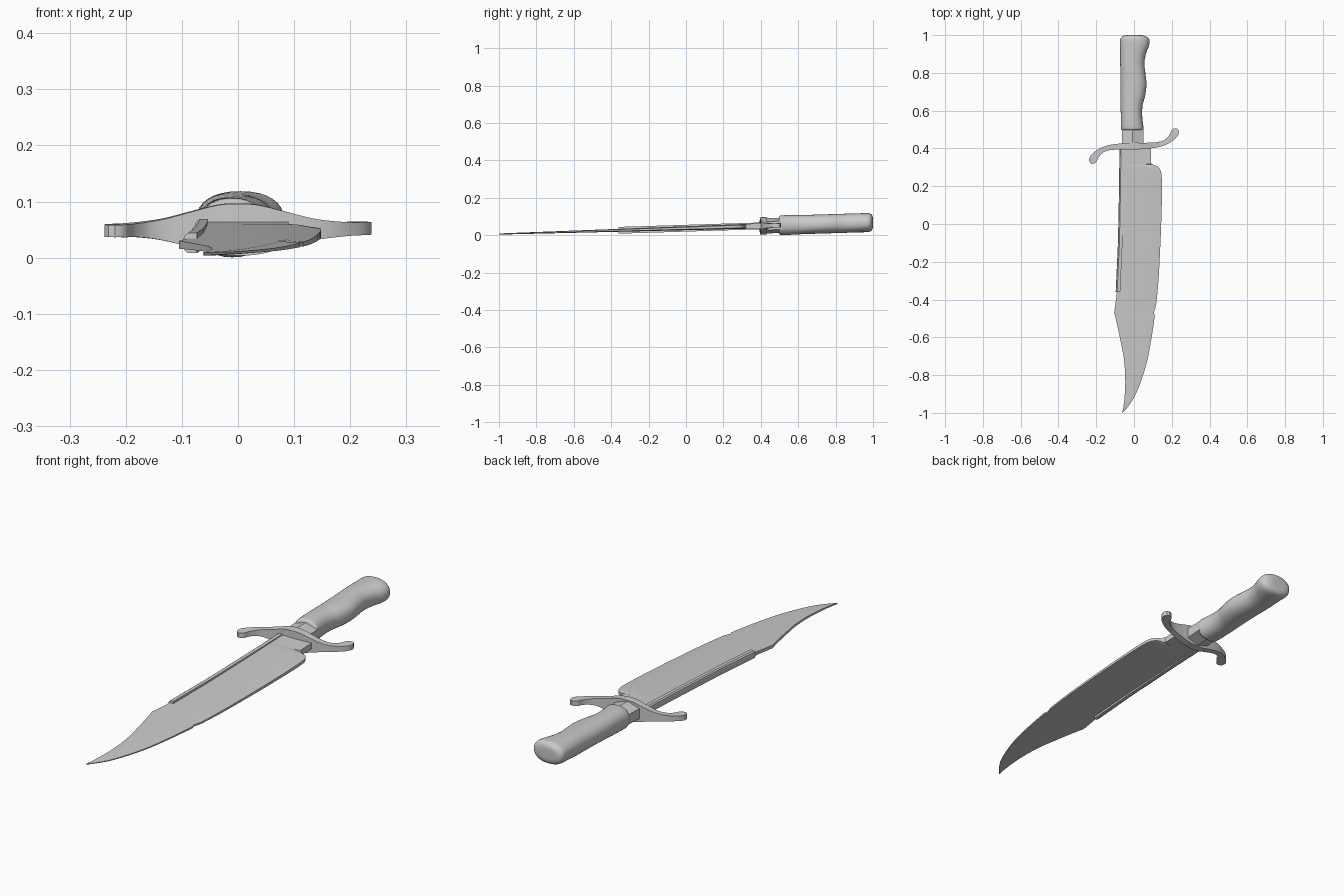
import bpy, bmesh, math

if "Cube" in bpy.data.objects:
    bpy.data.objects.remove(bpy.data.objects["Cube"])

def smooth(pts, t):
    """Catmull-Rom through rows of numbers, t in 0..1"""
    n = len(pts) - 1
    i = min(int(t * n), n - 1)
    u = t * n - i
    a, b, c, d = (pts[max(0, min(n, k))] for k in (i - 1, i, i + 1, i + 2))
    return [0.5 * (2 * q + (r - p) * u + (2 * p - 5 * q + 4 * r - s) * u * u
                   + (3 * q - p - 3 * r + s) * u ** 3) for p, q, r, s in zip(a, b, c, d)]

def lerp(table, y):
    for (y0, v0), (y1, v1) in zip(table, table[1:]):
        if y <= y1:
            return v0 + (v1 - v0) * (y - y0) / (y1 - y0)
    return table[-1][1]

def loft(name, rings, angle=30):
    """Skin a list of equal rings, cap the ends, tilt the knife along its length"""
    bm = bmesh.new()
    rows = [[bm.verts.new((x, y, z + 0.0065 + 0.031 * (y + 1))) for x, y, z in r] for r in rings]
    n = len(rows[0])
    for a, b in zip(rows, rows[1:]):
        for k in range(n):
            bm.faces.new((a[k], a[(k + 1) % n], b[(k + 1) % n], b[k]))
    bm.faces.new(rows[0])
    bm.faces.new(rows[-1])
    bmesh.ops.recalc_face_normals(bm, faces=bm.faces)
    me = bpy.data.meshes.new(name)
    bm.to_mesh(me)
    bm.free()
    ob = bpy.data.objects.new(name, me)
    bpy.context.collection.objects.link(ob)
    bpy.ops.object.select_all(action='DESELECT')
    ob.select_set(True)
    bpy.context.view_layer.objects.active = ob
    bpy.ops.object.shade_smooth_by_angle(angle=math.radians(angle))
    return ob

# blade: spine and edge outlines, tapering in thickness to the tip
spine = [(-1, -.062), (-.97, -.056), (-.92, -.05), (-.85, -.046), (-.78, -.047), (-.7, -.055),
         (-.6, -.075), (-.53, -.09), (-.47, -.105), (-.36, -.09), (-.1, -.078), (.2, -.072), (.41, -.07)]
edge = [(-.06, -1), (-.03, -.965), (.005, -.91), (.045, -.81), (.075, -.7), (.104, -.53),
        (.127, -.33), (.14, -.1), (.147, .1), (.148, .22), (.143, .275), (.128, .302), (.105, .312), (.09, .322)]
stations = [smooth(edge, i / 52) for i in range(53)]
stations += [[.105, -.47], [.09, .41]]
stations.sort(key=lambda p: p[1])
rings = []
for xr, y in stations:
    xl = lerp(spine, y)
    t = 0.003 + 0.0075 * (y + 1)
    te = t if y > .315 else t * 0.55
    xb = xr - min(0.035, 0.3 * (xr - xl))
    rings.append([(xl, y, -t), (xb, y, -t), (xr, y, -te), (xr, y, te), (xb, y, t), (xl, y, t)])
loft("blade", rings)

# strip wrapped over the spine
rings = []
for i in range(17):
    y = -.36 + .76 * i / 16
    x = lerp(spine, y) - .007
    h = .018
    rings.append([(x + .024, y, -h), (x + .024, y, h), (x + .008, y, h), (x + .002, y, h * .75),
                  (x, y, h * .35), (x, y, -h * .35), (x + .002, y, -h * .75), (x + .008, y, -h)])
loft("spine_strip", rings)

# S-shaped guard: x, y, half width, half height; the other arm is the same turned half round
arm = [(0, .4125, .018, .046), (.035, .413, .017, .044), (.08, .415, .0155, .033), (.13, .421, .0135, .02),
       (.165, .432, .0135, .0145), (.192, .451, .0165, .012), (.209, .47, .02, .0115),
       (.217, .485, .021, .0115), (.222, .497, .016, .011), (.225, .505, .006, .011)]
path = [(-x, .825 - y, w, h) for x, y, w, h in arm[:0:-1]] + arm
pts = [smooth(path, i / 72) for i in range(73)]
rings = []
for i, (x, y, w, h) in enumerate(pts):
    a, b = pts[max(i - 1, 0)], pts[min(i + 1, 72)]
    dx, dy = b[0] - a[0], b[1] - a[1]
    l = math.hypot(dx, dy)
    nx, ny = -dy / l * w, dx / l * w
    rings.append([(x + s * nx, y + s * ny, e * h) for s, e in ((-1, -1), (1, -1), (1, 1), (-1, 1))])
loft("guard", rings)

# faceted ferrule between guard and handle
rings = []
for y, k in ((.42, 1), (.51, .92)):
    rings.append([(-.007 + x * .057, y, z * .043 * k) for x, z in
                  ((-1, -.55), (0, -1), (1, -.55), (1, .55), (0, 1), (-1, .55))])
loft("ferrule", rings, 20)

# handle with finger swells: y, left x, right x, half height
grip = [(.498, -.064, .046, .047), (.506, -.069, .051, .052), (.53, -.07, .048, .053), (.58, -.07, .043, .052),
        (.63, -.071, .046, .051), (.68, -.071, .059, .051), (.74, -.072, .066, .051), (.8, -.072, .06, .051),
        (.85, -.073, .055, .051), (.9, -.073, .063, .051), (.94, -.074, .078, .051), (.965, -.074, .082, .051),
        (.982, -.071, .078, .049), (.993, -.062, .064, .042), (.999, -.045, .04, .028), (1, -.02, .012, .01)]
rings = []
for i in range(61):
    y, xl, xr, h = smooth(grip, i / 60)
    ring = []
    for k in range(32):
        a = 2 * math.pi * k / 32
        c, s = math.cos(a), math.sin(a)
        ring.append(((xl + xr) / 2 + (xr - xl) / 2 * math.copysign(abs(c) ** .88, c), y,
                     h * math.copysign(abs(s) ** .88, s)))
    rings.append(ring)
loft("handle", rings, 50)
